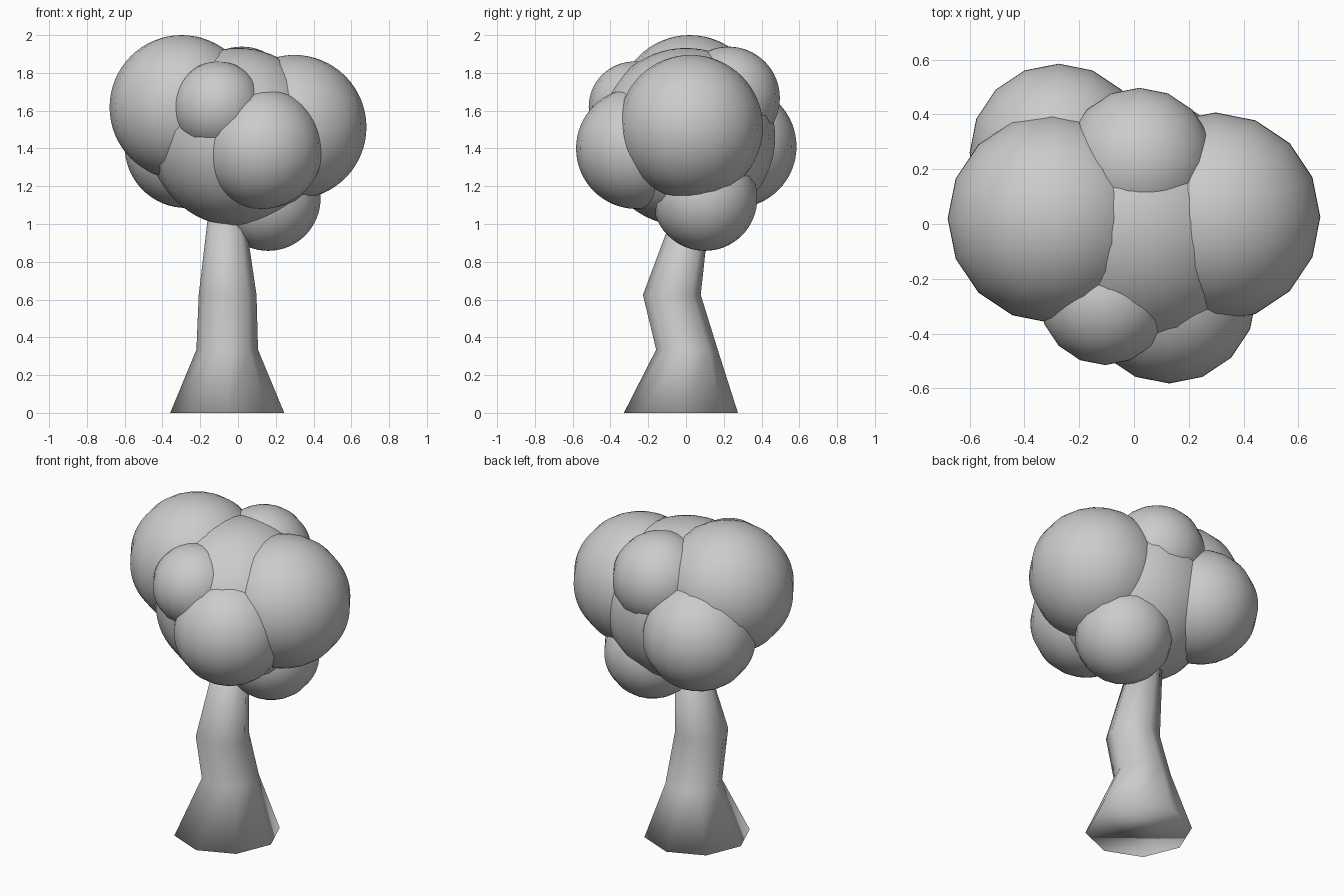
import bpy, bmesh, math

if "Cube" in bpy.data.objects:
    bpy.data.objects.remove(bpy.data.objects["Cube"])


def finish(bm, name):
    bmesh.ops.recalc_face_normals(bm, faces=bm.faces)
    for f in bm.faces:
        f.smooth = True
    me = bpy.data.meshes.new(name)
    bm.to_mesh(me)
    bm.free()
    ob = bpy.data.objects.new(name, me)
    bpy.context.collection.objects.link(ob)
    return ob


# Trunk: eight-sided rings (x, y, z, radius) bridged from base to crown
rings = [
    (-0.057, -0.027, 0.0, 0.302),
    (-0.057, 0.005, 0.335, 0.163),
    (-0.055, -0.075, 0.625, 0.153),
    (-0.062, 0.04, 1.1, 0.09),
]
SIDES = 8
bm = bmesh.new()
loops = []
for x, y, z, r in rings:
    loops.append([bm.verts.new((x + r * math.cos(i * math.tau / SIDES),
                                y + r * math.sin(i * math.tau / SIDES), z))
                  for i in range(SIDES)])
for a, b in zip(loops, loops[1:]):
    for i in range(SIDES):
        j = (i + 1) % SIDES
        bm.faces.new((a[i], a[j], b[j], b[i]))
bm.faces.new(loops[0][::-1])
bm.faces.new(loops[-1])
finish(bm, "trunk")

# Foliage: overlapping smooth balls (x, y, z, radius)
balls = {
    "foliage_centre": (0.0, 0.0, 1.46, 0.472),
    "foliage_left": (-0.298, 0.02, 1.618, 0.382),
    "foliage_right": (0.298, 0.025, 1.513, 0.382),
    "foliage_front_right": (0.128, -0.262, 1.40, 0.32),
    "foliage_front_small": (-0.105, -0.275, 1.62, 0.24),
    "foliage_back_top": (0.02, 0.225, 1.667, 0.272),
    "foliage_back_left": (-0.275, 0.26, 1.41, 0.325),
    "foliage_low": (0.16, 0.10, 1.135, 0.277),
}
for name, (x, y, z, r) in balls.items():
    bm = bmesh.new()
    bmesh.ops.create_uvsphere(bm, u_segments=16, v_segments=32, radius=r)
    bmesh.ops.translate(bm, verts=bm.verts, vec=(x, y, z))
    finish(bm, name)
